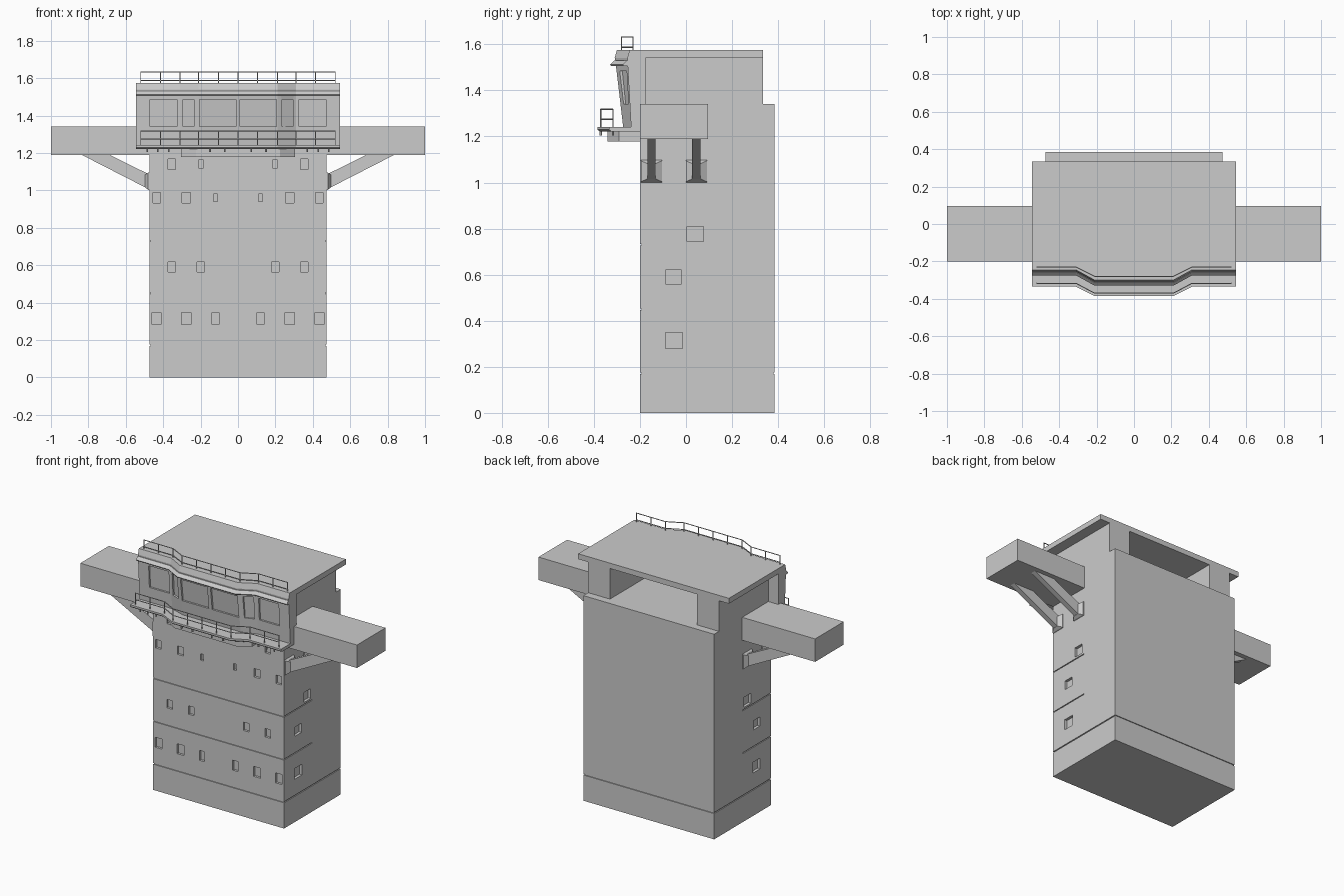
import bpy, bmesh
from mathutils import Vector

if "Cube" in bpy.data.objects:
    bpy.data.objects.remove(bpy.data.objects["Cube"])


def finish(name, bm):
    bmesh.ops.recalc_face_normals(bm, faces=bm.faces)
    me = bpy.data.meshes.new(name)
    bm.to_mesh(me)
    bm.free()
    ob = bpy.data.objects.new(name, me)
    bpy.context.collection.objects.link(ob)
    return ob


def add_rings(bm, rings):
    """Closed solid through rings that have equal point counts."""
    vs = [[bm.verts.new(p) for p in r] for r in rings]
    n = len(vs[0])
    for a, b in zip(vs, vs[1:]):
        for i in range(n):
            bm.faces.new((a[i], a[(i + 1) % n], b[(i + 1) % n], b[i]))
    bm.faces.new(vs[0][::-1])
    bm.faces.new(vs[-1])


def add_prism(bm, pts, z0, z1):
    add_rings(bm, [[(x, y, z) for x, y in pts] for z in (z0, z1)])


def add_box(bm, x0, x1, y0, y1, z0, z1):
    add_prism(bm, [(x0, y0), (x1, y0), (x1, y1), (x0, y1)], z0, z1)


def box(name, *b):
    bm = bmesh.new()
    add_box(bm, *b)
    return finish(name, bm)


def add_bar(bm, a, b, r=0.003):
    a, b = Vector(a), Vector(b)
    d = b - a
    m = d.to_track_quat('Z', 'Y').to_matrix().to_4x4()
    m.translation = (a + b) / 2
    bmesh.ops.create_cone(bm, cap_ends=True, segments=6, radius1=r, radius2=r,
                          depth=d.length, matrix=m)


def cut(ob, bm):
    cutter = finish("cutter", bm)
    cutter.hide_render = True
    mod = ob.modifiers.new("cut", 'BOOLEAN')
    mod.operation = 'DIFFERENCE'
    mod.solver = 'EXACT'
    mod.object = cutter
    bpy.context.view_layer.objects.active = ob
    bpy.ops.object.modifier_apply(modifier=mod.name)
    bpy.data.objects.remove(cutter)


# Stepped bridge front: sides at ys, projecting middle at yc
def front_y(x, ys, yc):
    t = min(max((0.31 - abs(x)) / 0.10, 0), 1)
    return ys + (yc - ys) * t


def loft(name, levels, back, w=0.545):
    xs = (-w, -0.31, -0.21, 0.21, 0.31, w)
    bm = bmesh.new()
    add_rings(bm, [[(x, front_y(x, ys, yc), z) for x in xs]
                   + [(w, back, z), (-w, back, z)] for z, ys, yc in levels])
    return finish(name, bm)


W, F, B, TOP = 0.473, -0.2, 0.385, 1.34

# Tower: base, narrow seam, main shaft
box("tower_base", -W, W, F, B, 0, 0.168)
box("tower_seam", -W + .006, W - .006, F + .006, B - .006, 0.168, 0.175)
tower = box("tower_shaft", -W, W, F, B, 0.175, TOP)

bm = bmesh.new()
# deck-line grooves wrapping the front and part of the sides
for z in (0.45, 0.73):
    o, i = W + 0.02, W - 0.006
    add_prism(bm, [(-o, F - .02), (o, F - .02), (o, 0.09), (i, 0.09), (i, F + .006),
                   (-i, F + .006), (-i, 0.09), (-o, 0.09)], z - 0.003, z + 0.003)
# front windows: z, [(x, width, height)]
rows = [(1.14, [(.355, .04, .055), (.197, .026, .042)]),
        (0.96, [(.435, .04, .055), (.277, .044, .055), (.12, .022, .042)]),
        (0.59, [(.355, .04, .055), (.198, .04, .055)]),
        (0.315, [(.435, .048, .065), (.277, .05, .065), (.12, .038, .065)])]
for z, wins in rows:
    for x, w, h in wins:
        for s in (-1, 1):
            add_box(bm, s * x - w / 2, s * x + w / 2, F - .02, F + .015, z - h / 2, z + h / 2)
# side windows
for y0, y1, z0, z1 in ((-.088, -.02, .56, .62), (-.09, -.015, .28, .35), (.005, .075, .745, .81)):
    for s in (-1, 1):
        xa, xb = sorted((s * (W - .018), s * (W + .02)))
        add_box(bm, xa, xb, y0, y1, z0, z1)
cut(tower, bm)

# Upper deck side walls with the open recess at the back
for s, n in ((-1, "left"), (1, "right")):
    xa, xb = sorted((s * 0.315, s * W))
    box("upper_wall_" + n, xa, xb, -0.18, 0.335, TOP, 1.54)

# Bridge house with leaning window front
Z0, Z1 = 1.235, 1.54
LOW, HIGH = (-.238, -.272), (-.255, -.308)


def facade(x, z):
    t = (z - Z0) / (Z1 - Z0)
    return front_y(x, *[a + (b - a) * t for a, b in zip(LOW, HIGH)])


house = loft("bridge_house", [(Z0, *LOW), (Z1, *HIGH)], -0.175)
bm = bmesh.new()
for x0, x1 in ((.325, .47), (.236, .293), (.012, .205)):
    for s in (-1, 1):
        add_rings(bm, [[(s * x, facade(s * x, z) + d, z)
                        for x, z in ((x0, 1.34), (x1, 1.34), (x1, 1.485), (x0, 1.485))]
                       for d in (-0.04, 0.012)])
cut(house, bm)

# Roof, visor and balcony
loft("roof", [(1.54, -.255, -.31), (1.575, -.245, -.30)], 0.335)
loft("visor", [(1.505, -.27, -.325), (1.512, -.275, -.33), (1.53, -.258, -.312)], -0.18)
loft("balcony", [(1.222, -.325, -.375), (1.23, -.335, -.385), (1.242, -.335, -.385)], -0.19)
bm = bmesh.new()
add_prism(bm, [(-.305, F + .01), (-.305, -.29), (-.225, -.34), (.225, -.34),
               (.305, -.29), (.305, F + .01)], 1.178, 1.222)
finish("balcony_support", bm)


# Railings following the stepped front
def railing(name, ys, yc, base, heights, pegs=()):
    bm = bmesh.new()
    xs = (-.52, -.415, -.31, -.21, -.105, 0, .105, .21, .31, .415, .52)
    pts = [(x, front_y(x, ys, yc)) for x in xs]
    for x, y in pts:
        add_bar(bm, (x, y, base), (x, y, heights[-1]))
    for z in heights:
        for a, b in zip(pts, pts[1:]):
            add_bar(bm, (*a, z), (*b, z))
    for x in pegs:
        for s in (-1, 1):
            y = front_y(x, ys, yc)
            add_bar(bm, (s * x, y, 1.205), (s * x, y, 1.225), 0.005)
    finish(name, bm)


railing("roof_railing", -.23, -.28, 1.57, (1.588, 1.632))
railing("balcony_railing", -.317, -.37, 1.235, (1.275, 1.318), (.07, .15, .37, .43, .485))

# Side wings with two braces each
for s, n in ((-1, "left"), (1, "right")):
    xa, xb = sorted((s * 0.465, s * 1.0))
    box("wing_" + n, xa, xb, F, 0.095, 1.19, TOP)
    for k, yc in enumerate((-0.15, 0.045)):
        bm = bmesh.new()
        prof = ((.475, 1.005), (.84, 1.192), (.69, 1.192), (.475, 1.085))
        add_rings(bm, [[(s * x, yc + d, z) for x, z in prof] for d in (-.018, .018)])
        finish(f"wing_brace_{n}_{k + 1}", bm)
        bm = bmesh.new()
        add_rings(bm, [[(s * x, yc + a * h, z) for a, z in ((-1, z0), (1, z0), (1, z1), (-1, z1))]
                       for x, h, z0, z1 in ((.47, .046, 1.0, 1.1), (.48, .046, 1.003, 1.095),
                                            (.497, .02, 1.015, 1.083))])
        finish(f"brace_foot_{n}_{k + 1}", bm)
